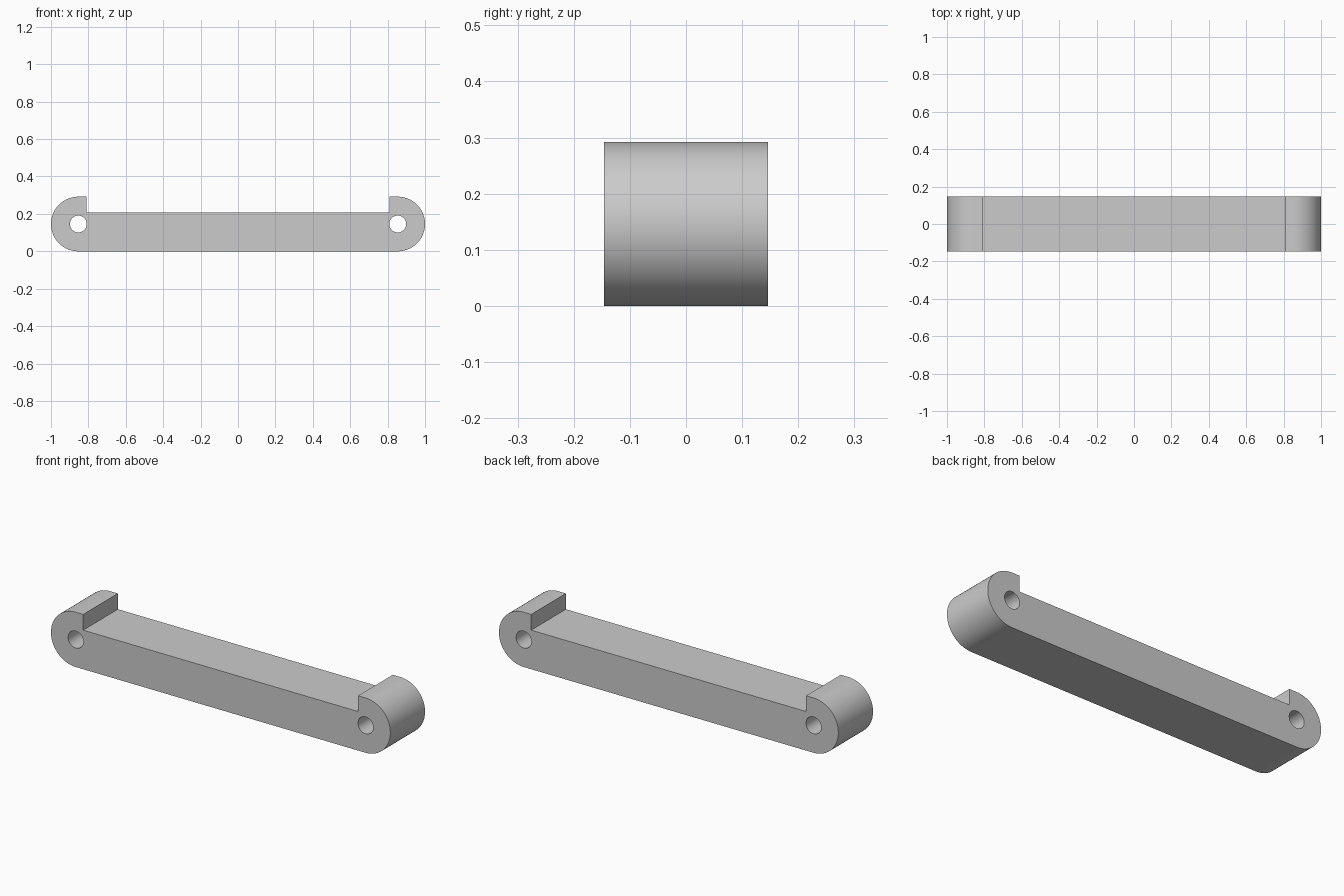
import bpy, bmesh, math
from mathutils import Matrix

R = 0.146              # end radius and half depth
END_X = 1 - R          # centre of each rounded end
HOLE_R = 0.045
LIP_X, FLOOR_Z = 0.81, 0.208

cube = bpy.data.objects.get("Cube")
if cube:
    bpy.data.objects.remove(cube)

grey = bpy.data.materials.new("light_grey")
grey.use_nodes = True
grey.diffuse_color = (0.6, 0.6, 0.6, 1)
grey.node_tree.nodes["Principled BSDF"].inputs["Base Color"].default_value = (0.6, 0.6, 0.6, 1)


def add_object(name, bm):
    mesh = bpy.data.meshes.new(name)
    bmesh.ops.recalc_face_normals(bm, faces=bm.faces)
    bm.to_mesh(mesh)
    bm.free()
    obj = bpy.data.objects.new(name, mesh)
    bpy.context.collection.objects.link(obj)
    return obj


def half_round(side, steps=48):
    """Points of one rounded end, counter-clockwise seen from the front."""
    start = -math.pi / 2 if side > 0 else math.pi / 2
    angles = [start + math.pi * i / steps for i in range(steps + 1)]
    return [(side * END_X + R * math.cos(a), R + R * math.sin(a)) for a in angles]


# Side profile: rounded ends, upright lips and a lowered middle
profile = half_round(1)
profile += [(LIP_X, 2 * R), (LIP_X, FLOOR_Z), (-LIP_X, FLOOR_Z), (-LIP_X, 2 * R)]
profile += half_round(-1)

bm = bmesh.new()
face = bm.faces.new([bm.verts.new((x, -R, z)) for x, z in profile])
extruded = bmesh.ops.extrude_face_region(bm, geom=[face])["geom"]
bmesh.ops.translate(bm, vec=(0, 2 * R, 0),
                    verts=[v for v in extruded if isinstance(v, bmesh.types.BMVert)])
link_bar = add_object("link_bar", bm)
link_bar.data.materials.append(grey)

# Pin holes through both ends
bpy.context.view_layer.objects.active = link_bar
link_bar.select_set(True)
for side in (-1, 1):
    bm = bmesh.new()
    bmesh.ops.create_cone(
        bm, cap_ends=True, segments=48, radius1=HOLE_R, radius2=HOLE_R, depth=1,
        matrix=Matrix.Translation((side * END_X, 0, R)) @ Matrix.Rotation(math.pi / 2, 4, "X"))
    cutter = add_object("hole_cutter", bm)
    cutter.data.materials.append(grey)
    cutter.hide_render = True
    cut = link_bar.modifiers.new("pin_hole", "BOOLEAN")
    cut.operation, cut.solver, cut.object = "DIFFERENCE", "EXACT", cutter
    bpy.ops.object.modifier_apply(modifier=cut.name)
    bpy.data.objects.remove(cutter)

bpy.ops.object.shade_smooth_by_angle(angle=math.radians(30))
